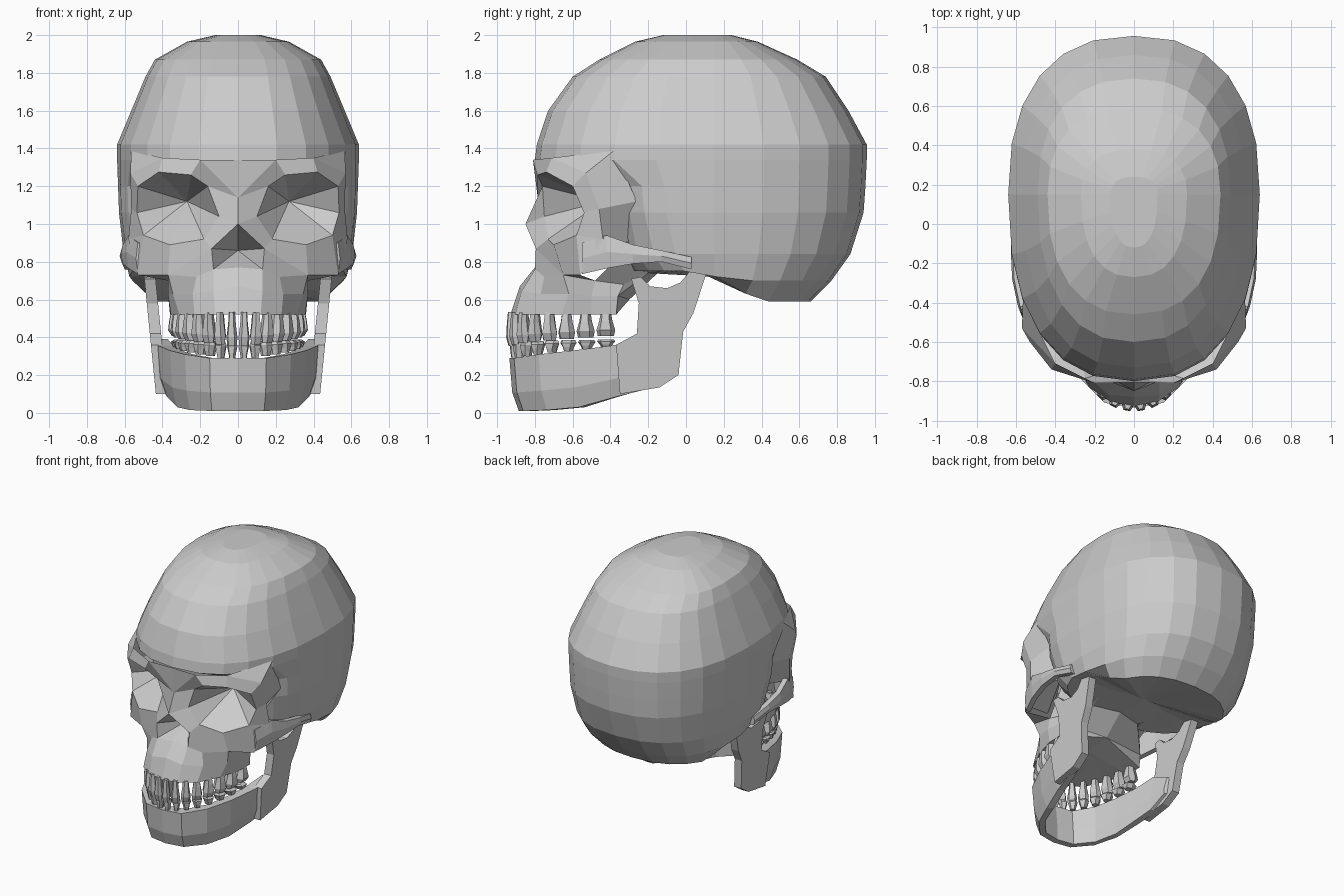
import bpy, bmesh
from math import sin, cos, pi, radians, copysign
from mathutils import Vector

if "Cube" in bpy.data.objects:
    bpy.data.objects.remove(bpy.data.objects["Cube"])


def make(name, verts, faces, mirror=True):
    me = bpy.data.meshes.new(name)
    me.from_pydata([tuple(v) for v in verts], [], faces)
    bm = bmesh.new()
    bm.from_mesh(me)
    bmesh.ops.remove_doubles(bm, verts=bm.verts, dist=0.0005)
    bmesh.ops.recalc_face_normals(bm, faces=bm.faces)
    bm.to_mesh(me)
    bm.free()
    ob = bpy.data.objects.new(name, me)
    bpy.context.collection.objects.link(ob)
    if mirror:
        ob.modifiers.new("Mirror", 'MIRROR').merge_threshold = 0.001
    return ob


def loft(rings, cap_start=True, cap_end=True, base=0):
    """Skin closed rings of equal length; returns vertices and faces."""
    n = len(rings[0])
    verts = [p for r in rings for p in r]
    faces = [[base + i * n + j, base + i * n + (j + 1) % n,
              base + (i + 1) * n + (j + 1) % n, base + (i + 1) * n + j]
             for i in range(len(rings) - 1) for j in range(n)]
    if cap_start:
        faces.append([base + j for j in range(n)])
    if cap_end:
        faces.append([base + len(verts) - n + j for j in range(n)])
    return verts, faces


# Cranium: stacked rounded outlines (z, half width, front y, back y, front squareness)
levels = [(2.0, .12, -.12, .24, 2.4), (1.965, .27, -.27, .38, 2.4), (1.87, .44, -.46, .59, 2.4),
          (1.78, .49, -.60, .74, 2.4), (1.6, .565, -.73, .86, 2.4), (1.42, .64, -.79, .957, 2.4),
          (1.34, .64, -.80, .957, 2.4), (1.2, .635, -.42, .95, 3.5), (1.06, .63, -.40, .94, 3.5),
          (.84, .605, -.36, .87, 3.0), (.70, .575, -.30, .77, 2.6), (.59, .50, -.26, .66, 2.4)]
CY, SEG = .15, 24


def power(v, e):
    return copysign(abs(v) ** (2 / e), v)


rings = []
for z, w, yf, yb, e in levels:
    ring = []
    for k in range(SEG):
        c, s = cos(2 * pi * k / SEG), sin(2 * pi * k / SEG)
        ex = e if s < 0 else 2.4
        y = CY + (yb - CY if s > 0 else CY - yf) * power(s, ex)
        floor = .75 - .16 * min(max((y - .10) / .29, 0), 1)
        ring.append((w * power(c, ex), y, max(z, floor)))
    rings.append(ring)
cv, cf = loft(rings, cap_end=False)
cv.append((0, .1, .73))
last = (len(levels) - 1) * SEG
cf += [[last + j, last + (j + 1) % SEG, len(cv) - 1] for j in range(SEG)]
make("cranium", cv, cf, False)

# Eye socket and surrounding bone (right half): rim loop, outer loop, deep inner loop
rim = [(.10, -.75, 1.04), (.16, -.76, 1.20), (.25, -.785, 1.26), (.42, -.74, 1.275), (.53, -.60, 1.20),
       (.535, -.54, 1.06), (.50, -.58, .94), (.36, -.70, .89), (.18, -.73, .92)]
outer = [(0, -.85, 1.0), (0, -.785, 1.14), (.2, -.81, 1.34), (.40, -.71, 1.35), (.57, -.53, 1.27),
         (.565, -.46, 1.08), (.58, -.44, .92), (.37, -.65, .73), (.14, -.795, .87)]
deep = Vector((.27, -.44, 1.12))
inner = [Vector(p).lerp(deep, .62) for p in rim]
fv = rim + outer + inner + [deep]
ff = []
for i in range(9):
    j = (i + 1) % 9
    if i != 6:
        ff.append([9 + i, 9 + j, j, i])
    ff += [[i, j, 18 + j, 18 + i], [18 + i, 18 + j, 27]]


def add(*pts):
    fv.extend(pts)
    return list(range(len(fv) - len(pts), len(fv)))


# Brow centre, cheek corner and temple
mid, cheek = add((0, -.805, 1.34), (.53, -.56, .73))
t4, t5, t6 = add((.565, -.38, 1.39), (.55, -.26, 1.12), (.41, -.28, .90))
ff += [[10, mid, 11], [15, cheek, 6], [cheek, 16, 7, 6],
       [12, 13, t4], [13, 14, t5, t4], [14, 15, t6, t5]]

# Upper jaw: rows of half arch, nose opening, palate and skull base
A = add((0, -.80, .77), (.13, -.80, .76), (.22, -.75, .72)) + [16] + add((.37, -.48, .70), (.33, -.33, .68))
B = add((0, -.88, .67), (.13, -.87, .645), (.24, -.77, .63), (.345, -.62, .63), (.37, -.5, .62), (.36, -.36, .62))
C = add((0, -.93, .52), (.12, -.905, .52), (.23, -.83, .52), (.31, -.66, .52), (.355, -.5, .52), (.36, -.37, .52))
for top, low in ((A, B), (B, C)):
    ff += [[top[i], top[i + 1], low[i + 1], low[i]] for i in range(5)]
n, q0, q1, p, p0, s, s0 = add((0, -.60, .86), (0, -.5, .58), (0, -.3, .60), (.2, -.2, .74),
                              (0, -.15, .74), (.35, .1, .75), (0, .15, .72))
ff += [[17, 16, A[2], A[1]], [9, 17, n], [17, A[1], n], [A[1], A[0], n],
       [cheek, 16, A[4]], [A[4], A[5], p, t6], [B[5], A[5], p], [q1, B[5], p, p0],
       [C[4], C[5], q1, q0], [C[5], B[5], q1], [p, p0, s0, s], [t6, p, s]]
ff += [[C[i], C[i + 1], q0] for i in range(4)]
make("face_bone", fv, ff)

# Cheek arch: thin bar running back to the cranium (y, outer x, top z, bottom z)
arch = [(-.55, .54, .90, .735), (-.42, .59, .94, .765), (-.28, .62, .89, .79),
        (-.13, .627, .86, .80), (.03, .61, .825, .76)]
make("cheek_arch", *loft([[(x - .05, y, t), (x - .01, y, t), (x, y, (t + b) / 2), (x - .01, y, b),
                           (x - .05, y, b)] for y, x, t, b in arch]))

# Lower jaw body (x, y, top z, bottom z)
path = [(0, -.935, .29, .01), (.15, -.91, .29, .01), (.28, -.78, .31, .015), (.36, -.6, .33, .03),
        (.42, -.4, .355, .08), (.45, -.22, .39, .12), (.455, -.06, .33, .20)]
jaw = []
for x, y, t, b in path:
    d = (Vector((0, -.3)) - Vector((x, y))).normalized()
    m = b + (t - b) * .35
    pts = [(0, t), (.015, m), (.05, b), (.10, b), (.10, m), (.08, t)]
    jaw.append([(x + d.x * o, y + d.y * o, z) for o, z in pts])
make("lower_jaw", *loft(jaw, cap_start=False))

# Rising branch of the lower jaw: flat plate leaning outward
side = [(-.37, .36), (-.26, .42), (-.25, .58), (-.29, .71), (-.24, .72), (-.19, .67), (-.10, .66),
        (-.03, .69), (.02, .75), (.11, .745), (.04, .53), (-.015, .43), (-.04, .2), (-.14, .135), (-.35, .10)]
make("jaw_branch", *loft([[(.44 + .1 * (z - .15) - o, y, z) for y, z in side] for o in (0, .06)]))


# Teeth: tapered six-sided crowns along an arch
def teeth(name, rx, ry, gum, tip):
    verts, faces = [], []
    for i in range(8):
        f = (i + .5) / 8
        a = radians(90 * f)
        pos = Vector((rx * sin(a), -.37 - ry * cos(a), 0))
        along = Vector((rx * cos(a), ry * sin(a), 0))
        width = along.length * pi / 32 * .92
        along.normalize()
        out = Vector((along.y, -along.x, 0))
        g, e = gum[0] + (gum[1] - gum[0]) * f, tip[0] + (tip[1] - tip[0]) * f
        depth = .026 + .02 * f
        rows = []
        for k, sw, sd in ((-.08, .55, .7), (.3, .7, .9), (.72, 1, 1), (1, .85, .55)):
            c = pos + Vector((0, 0, g + (e - g) * k))
            rows.append([c + along * width * sw * u + out * depth * sd * v for u, v in
                         ((1, 0), (.6, 1), (-.6, 1), (-1, 0), (-.6, -1), (.6, -1))])
        v, fc = loft(rows, base=len(verts))
        verts += v
        faces += fc
    make(name, verts, faces)


teeth("upper_teeth", .325, .555, (.52, .52), (.35, .41))
teeth("lower_teeth", .31, .535, (.285, .355), (.375, .39))
